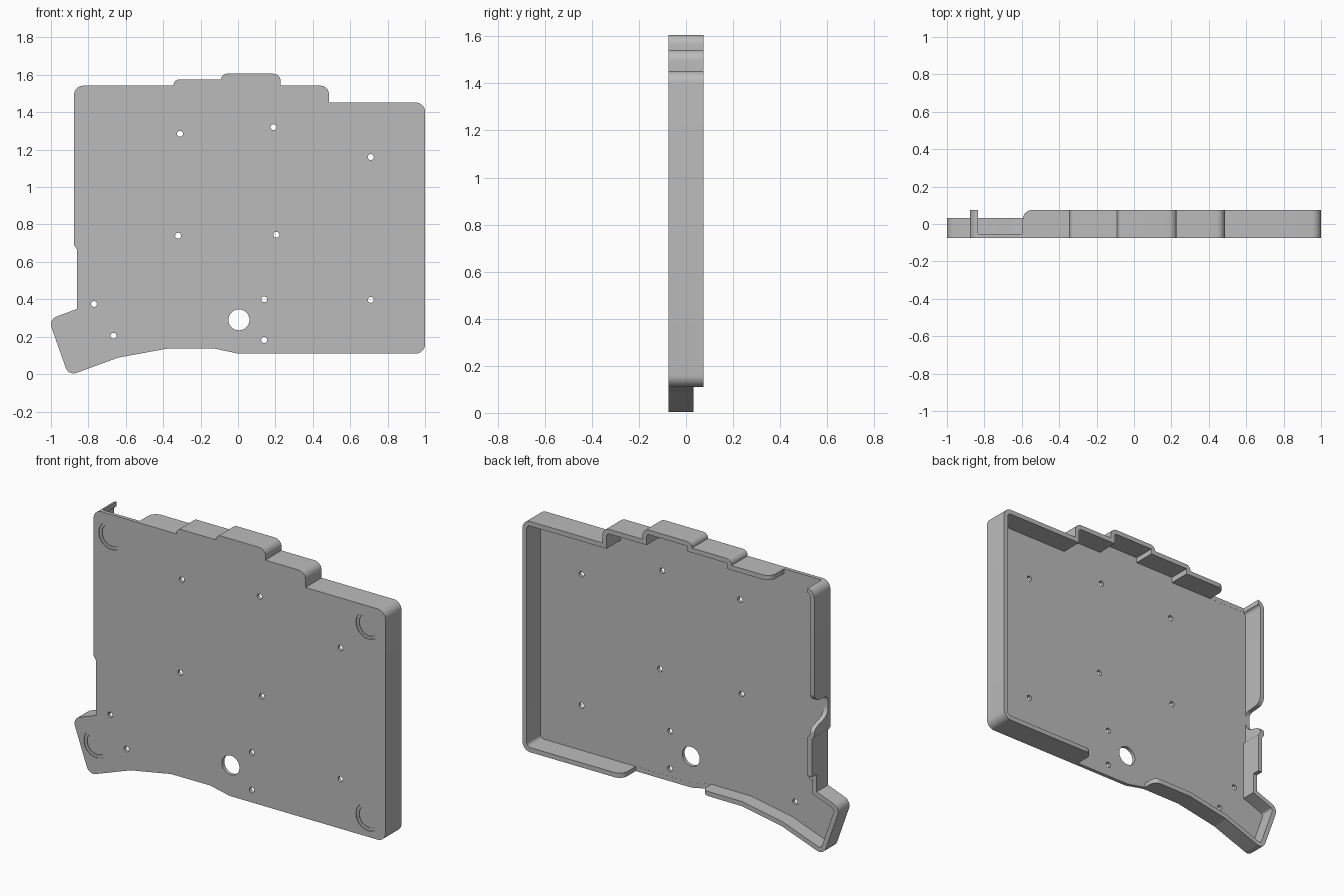
import bpy, bmesh, math
from mathutils import Vector

old = bpy.data.objects.get("Cube")
if old:
    bpy.data.objects.remove(old, do_unlink=True)

FRONT, FLOOR, RIM, LOW_RIM = -0.074, -0.053, 0.074, 0.031
WALL = 0.027

grey = bpy.data.materials.new("light grey plastic")
grey.use_nodes = True
GREY = (0.5, 0.5, 0.5, 1)
grey.diffuse_color = GREY
grey.node_tree.nodes["Principled BSDF"].inputs["Base Color"].default_value = GREY


def corner(points, i):
    """Corner position with the unit directions of its two edges."""
    a, b, c = (Vector(points[j % len(points)][:2]) for j in (i - 1, i, i + 1))
    return b, (b - a).normalized(), (c - b).normalized()


def inset(points, t):
    """Move a clockwise outline inwards, adjusting the corner radii."""
    result = []
    for i, p in enumerate(points):
        b, d1, d2 = corner(points, i)
        n1, n2 = Vector((d1.y, -d1.x)), Vector((d2.y, -d2.x))
        q = b + (n1 + n2) * t / (1 + n1.dot(n2))
        result.append((q.x, q.y, max(p[2] - t, 0)))
    return result


def rounded(points, steps=8):
    """Replace each corner (u, v, radius) with an arc."""
    loop = []
    for i, p in enumerate(points):
        b, d1, d2 = corner(points, i)
        turn = d1.angle_signed(d2)
        if p[2] == 0 or abs(turn) < 0.01:
            loop.append(b)
            continue
        cut = p[2] * math.tan(abs(turn) / 2)
        start = b - d1 * cut
        side = Vector((d1.y, -d1.x)) * (1 if turn > 0 else -1)
        centre = start + side * p[2]
        for k in range(steps + 1):
            a = abs(turn) * k / steps
            loop.append(centre - side * p[2] * math.cos(a) + d1 * p[2] * math.sin(a))
    return loop


def circle(x, z, r, n=32):
    return [Vector((x + r * math.cos(math.tau * k / n),
                    z + r * math.sin(math.tau * k / n))) for k in range(n)]


PLANES = {
    "xz": lambda u, v, w: (u, w, v),
    "xy": lambda u, v, w: (u, v, w),
    "zy": lambda u, v, w: (w, v, u),
}


def prism(name, loops, plane, lo, hi):
    """Extrude closed loops lying in a plane from lo to hi."""
    place = PLANES[plane]
    bm = bmesh.new()
    for loop in loops:
        bottom = [bm.verts.new(place(p.x, p.y, lo)) for p in loop]
        top = [bm.verts.new(place(p.x, p.y, hi)) for p in loop]
        bm.faces.new(bottom)
        bm.faces.new(top[::-1])
        for i in range(len(loop)):
            bm.faces.new((bottom[i - 1], bottom[i], top[i], top[i - 1]))
    bmesh.ops.recalc_face_normals(bm, faces=bm.faces)
    mesh = bpy.data.meshes.new(name)
    bm.to_mesh(mesh)
    bm.free()
    obj = bpy.data.objects.new(name, mesh)
    bpy.context.collection.objects.link(obj)
    return obj


# Case outline, clockwise from the upper left corner: x, z, radius
outline = [
    (-0.877, 1.542, 0.05), (-0.345, 1.542, 0), (-0.345, 1.575, 0.03),
    (-0.09, 1.575, 0), (-0.09, 1.606, 0.03), (0.228, 1.606, 0.04),
    (0.228, 1.542, 0), (0.486, 1.542, 0.045), (0.486, 1.452, 0),
    (1.0, 1.452, 0.05), (1.0, 0.11, 0.05), (0.0, 0.11, 0),
    (-0.13, 0.137, 0.1), (-0.38, 0.136, 0.1), (-0.64, 0.088, 0.1),
    (-0.906, -0.009, 0.045), (-1.012, 0.292, 0.045), (-0.862, 0.348, 0),
    (-0.862, 0.668, 0), (-0.877, 0.69, 0),
]
case = prism("case_shell", [rounded(outline)], "xz", FRONT, RIM)

# Hollow inside of the tray
cutters = [prism("cavity", [rounded(inset(outline, WALL))], "xz", FLOOR, 0.3)]

# Wall openings with rounded ends
ledge, over, high = FLOOR + 0.0005, RIM + 0.0003, 0.3
bottom_gap = [(-1.2, high, 0), (0.6, high, 0), (0.6, over, 0), (0.36, over, 0.05),
              (0.36, ledge, 0), (-0.125, ledge, 0), (-0.125, LOW_RIM, 0.04),
              (-1.2, LOW_RIM, 0)]
top_gap = [(-0.835, high, 0), (-0.4, high, 0), (-0.4, over, 0),
           (-0.595, over, 0.05), (-0.595, ledge, 0), (-0.835, ledge, 0)]
side_notch = [(0.6, high, 0), (1.0, high, 0), (1.0, over, 0), (0.89, over, 0.05),
              (0.88, ledge, 0.03), (0.77, ledge, 0.06), (0.73, over, 0.04),
              (0.6, over, 0)]
cutters.append(prism("bottom_gap", [rounded(bottom_gap)], "xy", -0.2, 0.45))
cutters.append(prism("top_gap", [rounded(top_gap)], "xy", 1.45, 1.8))
cutters.append(prism("side_notch", [rounded(side_notch)], "zy", -1.2, -0.8))

# Screw holes and the large reset hole
screws = [(-0.31, 1.285), (0.19, 1.32), (0.71, 1.16), (-0.32, 0.74), (0.205, 0.745),
          (0.14, 0.4), (0.71, 0.397), (-0.77, 0.375), (-0.665, 0.205), (0.14, 0.182)]
holes = [circle(x, z, 0.016, 20) for x, z in screws] + [circle(0.005, 0.29, 0.056)]
cutters.append(prism("holes", holes, "xz", -0.2, 0.0))

# Stepped round recesses for the feet
feet = [(-0.764, 1.418), (0.89, 1.34), (0.89, 0.225), (-0.86, 0.182)]
for name, radius, depth in (("foot_rim", 0.08, 0.005), ("foot_seat", 0.064, 0.01)):
    loops = [circle(x, z, radius, 40) for x, z in feet]
    cutters.append(prism(name, loops, "xz", -0.2, FRONT + depth))

# Cut the case and keep only the finished shell
for cutter in cutters:
    cutter.hide_render = True
    mod = case.modifiers.new(cutter.name, "BOOLEAN")
    mod.operation = "DIFFERENCE"
    mod.solver = "EXACT"
    mod.object = cutter
graph = bpy.context.evaluated_depsgraph_get()
finished = bpy.data.meshes.new_from_object(case.evaluated_get(graph))
case.modifiers.clear()
case.data = finished
for cutter in cutters:
    bpy.data.objects.remove(cutter, do_unlink=True)
finished.materials.clear()
finished.materials.append(grey)

bpy.ops.object.select_all(action="DESELECT")
case.select_set(True)
bpy.context.view_layer.objects.active = case
bpy.ops.object.shade_smooth_by_angle(angle=math.radians(30))
